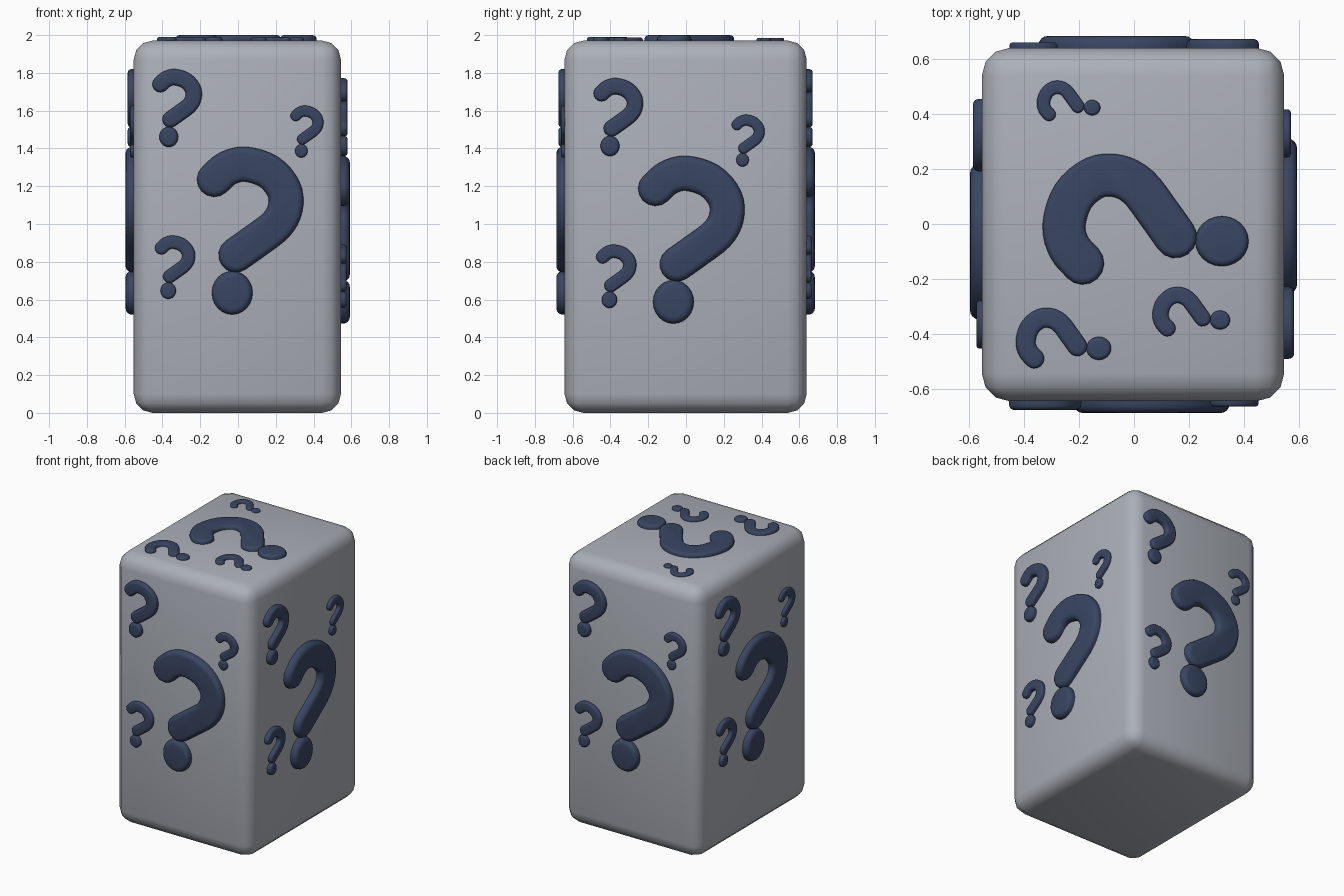
import bpy, bmesh, math
from mathutils import Vector

if "Cube" in bpy.data.objects:
    bpy.data.objects.remove(bpy.data.objects["Cube"])


def material(name, rgb):
    m = bpy.data.materials.new(name)
    m.diffuse_color = (*rgb, 1)
    m.use_nodes = True
    m.node_tree.nodes["Principled BSDF"].inputs["Base Color"].default_value = m.diffuse_color
    return m


GREY = material("light grey", (0.41, 0.435, 0.48))
NAVY = material("dark navy", (0.040, 0.060, 0.122))


def finish(bm, name, mat, angle):
    bmesh.ops.recalc_face_normals(bm, faces=bm.faces)
    me = bpy.data.meshes.new(name)
    bm.to_mesh(me)
    bm.free()
    me.materials.append(mat)
    ob = bpy.data.objects.new(name, me)
    bpy.context.collection.objects.link(ob)
    bpy.ops.object.select_all(action='DESELECT')
    ob.select_set(True)
    bpy.context.view_layer.objects.active = ob
    bpy.ops.object.shade_smooth_by_angle(angle=math.radians(angle))
    return ob


# rounded block body
X0, X1, Y0, Y1, H = -0.552, 0.545, -0.643, 0.639, 1.971
bm = bmesh.new()
bmesh.ops.create_cube(bm, size=1)
for v in bm.verts:
    v.co = (X1 if v.co.x > 0 else X0, Y1 if v.co.y > 0 else Y0, H if v.co.z > 0 else 0)
bmesh.ops.bevel(bm, geom=bm.edges[:], offset=0.1, segments=3, profile=0.5, affect='EDGES')
finish(bm, "block_body", GREY, 45)

# centre line of the curved hook, relative to the centre of the whole mark
CX, CY, R = 0.0625, 0.9675, 0.092
KEYS = [(-0.128, 1.236), (-0.06, 1.294), (0.035, 1.317), (0.16, 1.278), (0.24, 1.185),
        (0.248, 1.085), (0.20, 0.995), (0.09, 0.91), (0.02, 0.86), (-0.014, 0.836)]
KEYS = [Vector((x - CX, y - CY)) for x, y in KEYS]


def smooth_path(keys, steps=4):
    p = [2 * keys[0] - keys[1]] + keys + [2 * keys[-1] - keys[-2]]
    out = []
    for a, b, c, d in zip(p, p[1:], p[2:], p[3:]):
        for i in range(steps):
            t = i / steps
            out.append(0.5 * (2 * b + (c - a) * t + (2 * a - 5 * b + 4 * c - d) * t * t
                              + (3 * b - a - 3 * c + d) * t ** 3))
    return out + [keys[-1]]


PATH = smooth_path(KEYS)


def hook_outline(r):
    """Round-ended stroke outline of half width r."""
    n = len(PATH)
    nor = []
    for i in range(n):
        t = (PATH[min(i + 1, n - 1)] - PATH[max(i - 1, 0)]).normalized()
        nor.append(Vector((-t.y, t.x)))
    pts = [p + q * r for p, q in zip(PATH, nor)]

    def cap(p, q):
        a0 = math.atan2(q.y, q.x)
        return [p + r * Vector((math.cos(a0 - math.pi * k / 8), math.sin(a0 - math.pi * k / 8)))
                for k in range(1, 8)]
    pts += cap(PATH[-1], nor[-1])
    pts += [p - q * r for p, q in zip(reversed(PATH), reversed(nor))]
    return pts + cap(PATH[0], -nor[0])


def dot_outline(r):
    c = Vector((-0.033 - CX, 0.636 - CY))
    return [c + Vector((math.cos(a) * (r + 0.016), math.sin(a) * (r + 0.023)))
            for a in (2 * math.pi * k / 24 for k in range(24))]


def raised(bm, outline, place, s, depth):
    """Padded plate with a rounded upper rim."""
    rim = min(0.75 * depth, 0.45 * R * s)
    levels = [(0, -0.03)] + [(rim * (1 - math.cos(a)), depth - rim + rim * math.sin(a))
                             for a in (math.pi / 2 * k / 4 for k in range(5))]
    prev = None
    for inset, h in levels:
        ring = [bm.verts.new(place(p * s, h)) for p in outline(R - inset / s)]
        if prev:
            n = len(ring)
            for i in range(n):
                j = (i + 1) % n
                bm.faces.new((prev[i], prev[j], ring[j], ring[i]))
        prev = ring
    bm.faces.new(prev)


# marks per face: across, up, scale, height above the face
SIDE = [(0.065, 0.967, 1.0, 0.043), (-0.322, 1.615, 0.465, 0.032),
        (0.365, 1.49, 0.31, 0.02), (-0.333, 0.772, 0.378, 0.026)]
SHIFTED = [(u - 0.036, v - 0.048, s, d + 0.004) for u, v, s, d in SIDE]
TOP = [(0.018, -0.04, 0.842, 0.029), (-0.414, 0.257, 0.39, 0.02),
       (0.447, 0.238, 0.26, 0.015), (-0.318, -0.207, 0.318, 0.017)]
FACES = [("front", (0, Y0, 0), (1, 0, 0), (0, 0, 1), SIDE),
         ("back", (0, Y1, 0), (-1, 0, 0), (0, 0, 1), SIDE),
         ("left", (X0, 0, 0), (0, -1, 0), (0, 0, 1), SIDE),
         ("right", (X1, 0, 0), (0, 1, 0), (0, 0, 1), SHIFTED),
         ("top", (0, 0, H), (0, 1, 0), (-1, 0, 0), TOP)]

# hook-and-dot marks on five faces
for name, o, u, v, layout in FACES:
    o, u, v = Vector(o), Vector(u), Vector(v)
    n = u.cross(v)
    bm = bmesh.new()
    for cu, cv, s, depth in layout:
        def place(p, h):
            return o + u * (cu + p.x) + v * (cv + p.y) + n * h
        raised(bm, hook_outline, place, s, depth)
        raised(bm, dot_outline, place, s, depth)
    finish(bm, name + "_raised_marks", NAVY, 40)
